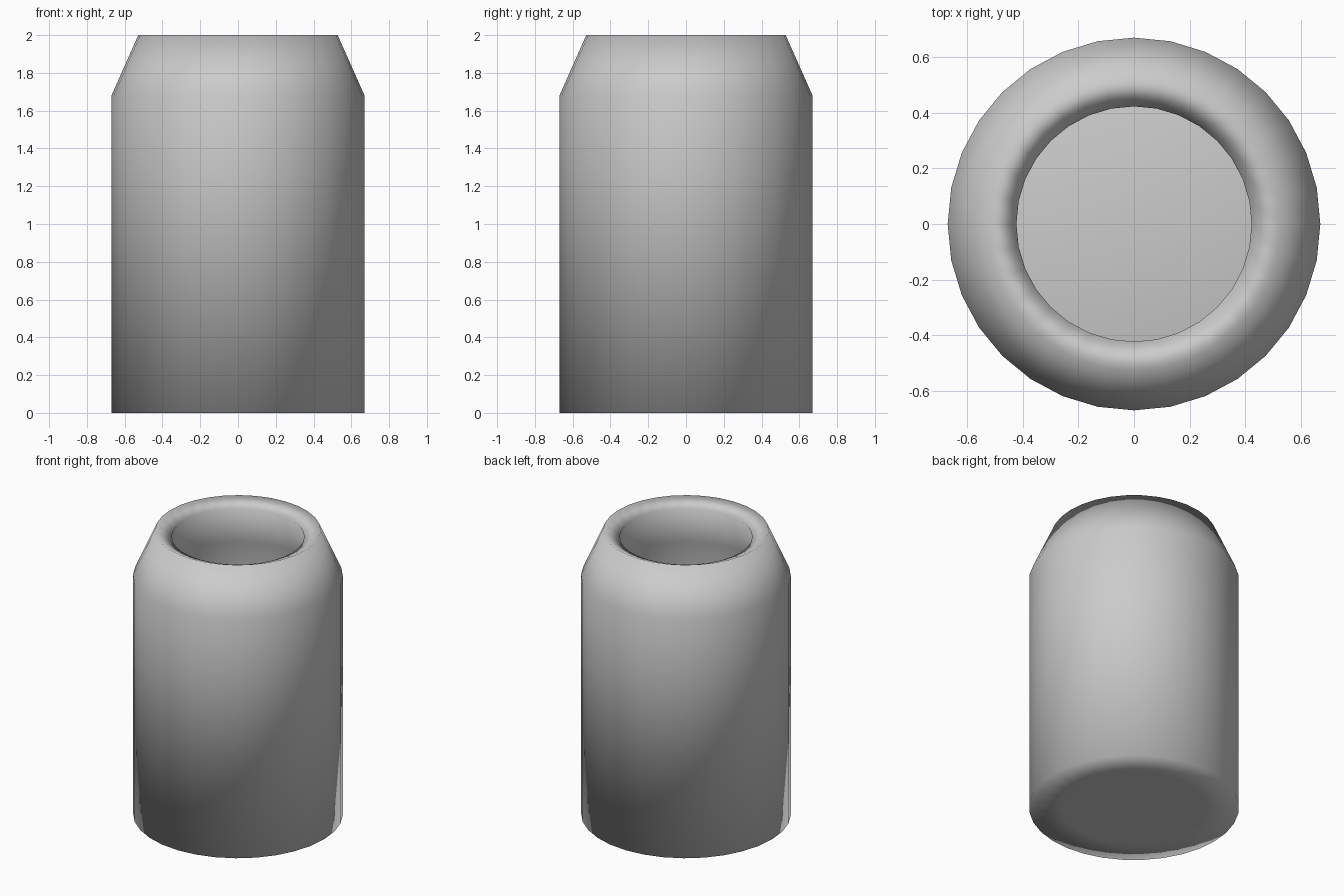
import bpy, bmesh
from math import cos, sin, tau

if "Cube" in bpy.data.objects:
    bpy.data.objects.remove(bpy.data.objects["Cube"])

SIDES = 32
WALL = 0.115
# Outer profile (radius, height): base inset, base edge, shoulder, mouth
PROFILE = [(0.46, 0.0), (0.67, 0.0), (0.67, 1.68), (0.528, 2.0)]

# Lathe the outer skin, closed at the base and open at the mouth
bm = bmesh.new()
rings = [[bm.verts.new((r * cos(tau * i / SIDES), r * sin(tau * i / SIDES), z))
          for i in range(SIDES)] for r, z in PROFILE]
for low, high in zip(rings, rings[1:]):
    for i in range(SIDES):
        j = (i + 1) % SIDES
        bm.faces.new((low[i], low[j], high[j], high[i]))
bm.faces.new(rings[0][::-1])
bmesh.ops.recalc_face_normals(bm, faces=bm.faces[:])
for f in bm.faces:
    f.smooth = True

mesh = bpy.data.meshes.new("jar")
bm.to_mesh(mesh)
bm.free()
jar = bpy.data.objects.new("jar", mesh)
bpy.context.collection.objects.link(jar)

# Thick wall: hollow interior and sloping rim
shell = jar.modifiers.new("wall", 'SOLIDIFY')
shell.thickness = WALL
shell.offset = -1
